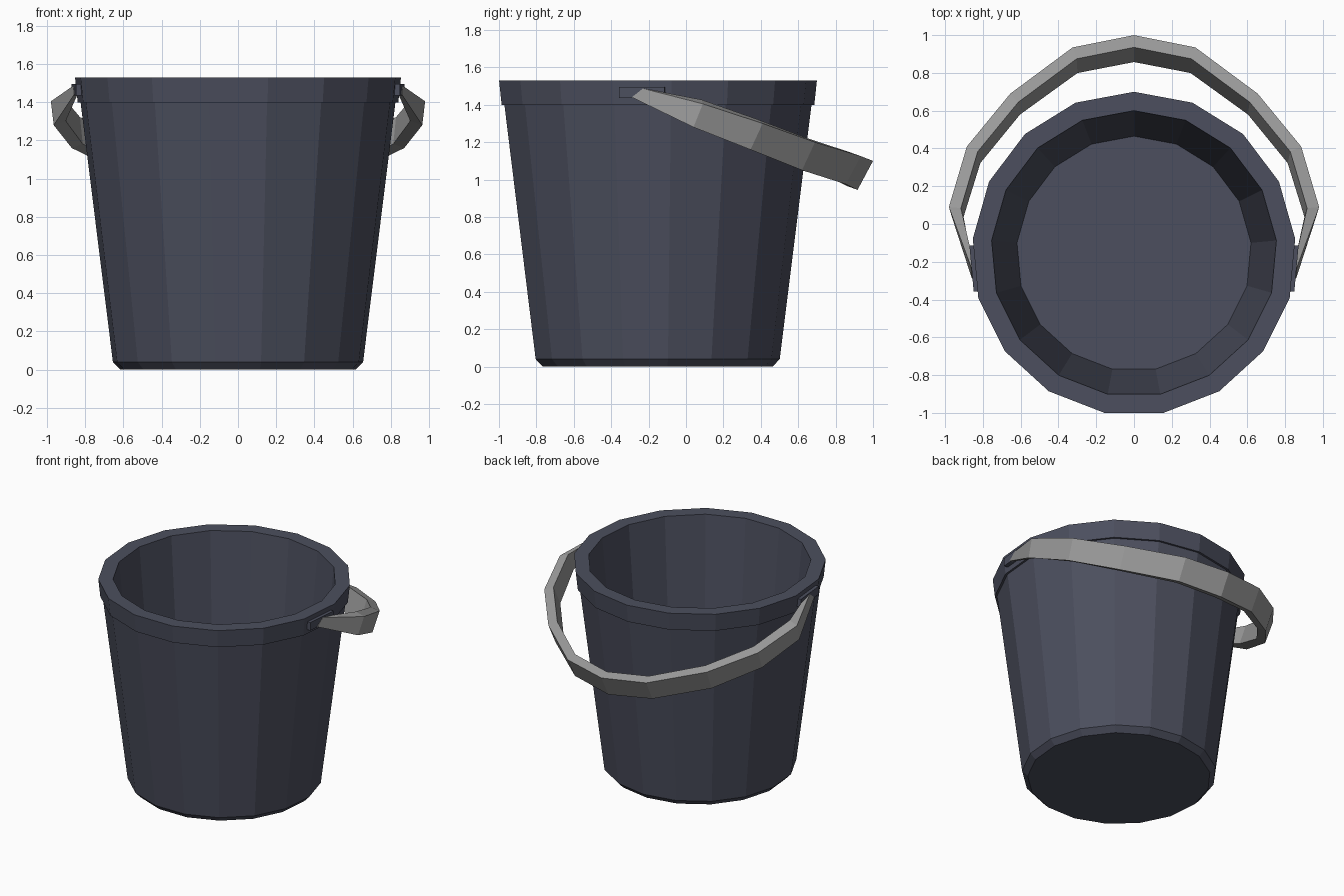
import bpy, bmesh, math
from mathutils import Matrix

if "Cube" in bpy.data.objects:
    bpy.data.objects.remove(bpy.data.objects["Cube"])

N, CY = 17, -0.157          # bucket sides and centre


def material(name, col):
    m = bpy.data.materials.new(name)
    m.diffuse_color = (*col, 1)
    m.use_nodes = True
    m.node_tree.nodes["Principled BSDF"].inputs["Base Color"].default_value = m.diffuse_color
    return m


SLATE = material("slate_blue_plastic", (0.072, 0.078, 0.112))
GREY = material("grey_metal", (0.32, 0.32, 0.32))


def finish(bm, name, mat):
    bmesh.ops.recalc_face_normals(bm, faces=bm.faces)
    me = bpy.data.meshes.new(name)
    bm.to_mesh(me)
    bm.free()
    me.materials.append(mat)
    ob = bpy.data.objects.new(name, me)
    bpy.context.collection.objects.link(ob)
    return ob


def loft(bm, rings):
    """Skin closed rings of points and cap both ends."""
    vs = [[bm.verts.new(p) for p in r] for r in rings]
    for a, b in zip(vs, vs[1:]):
        n = len(a)
        for i in range(n):
            j = (i + 1) % n
            bm.faces.new((a[i], a[j], b[j], b[i]))
    bm.faces.new(vs[0])
    bm.faces.new(vs[-1])


# Bucket: underside, chamfer, wall, rim band, inner wall, floor
profile = [(0.62, 0), (0.658, 0.04), (0.828, 1.40), (0.843, 1.40),
           (0.857, 1.53), (0.757, 1.53), (0.622, 0.05)]
bm = bmesh.new()
loft(bm, [[(r * math.sin(math.tau * k / N), CY + r * math.cos(math.tau * k / N), z)
           for k in range(N)] for r, z in profile])
finish(bm, "bucket", SLATE)

# Handle mounts lying on the side facets of the rim
for s, side in ((1, "right"), (-1, "left")):
    bm = bmesh.new()
    bmesh.ops.create_cube(bm, size=1, matrix=(
        Matrix.Translation((s * 0.845, -0.235, 1.465))
        @ Matrix.Rotation(-s * math.radians(5.3), 4, 'Z')
        @ Matrix.Diagonal((0.03, 0.245, 0.06, 1))))
    finish(bm, "handle_mount_" + side, SLATE)

# Handle: tapered band; outer top and outer bottom edge at each station
stations = [((0.862, -0.23, 1.487), (0.858, -0.29, 1.44)),
            ((0.98, 0.09, 1.405), (0.965, 0.04, 1.28)),
            ((0.885, 0.41, 1.30), (0.87, 0.345, 1.16)),
            ((0.655, 0.69, 1.20), (0.645, 0.62, 1.05)),
            ((0.325, 0.935, 1.125), (0.32, 0.855, 0.975)),
            ((0, 1.0, 1.10), (0, 0.917, 0.945))]


def section(i, s):
    top, bot = stations[i]
    f, dz = (0.98, 0) if i == 0 else (0.935, 0.022)
    inner = lambda p: (s * p[0] * f, p[1] * f, p[2] + dz)
    outer = lambda p: (s * p[0], p[1], p[2])
    return [outer(top), outer(bot), inner(bot), inner(top)]


bm = bmesh.new()
loft(bm, [section(i, -1) for i in range(6)] + [section(i, 1) for i in range(4, -1, -1)])
finish(bm, "handle", GREY)
